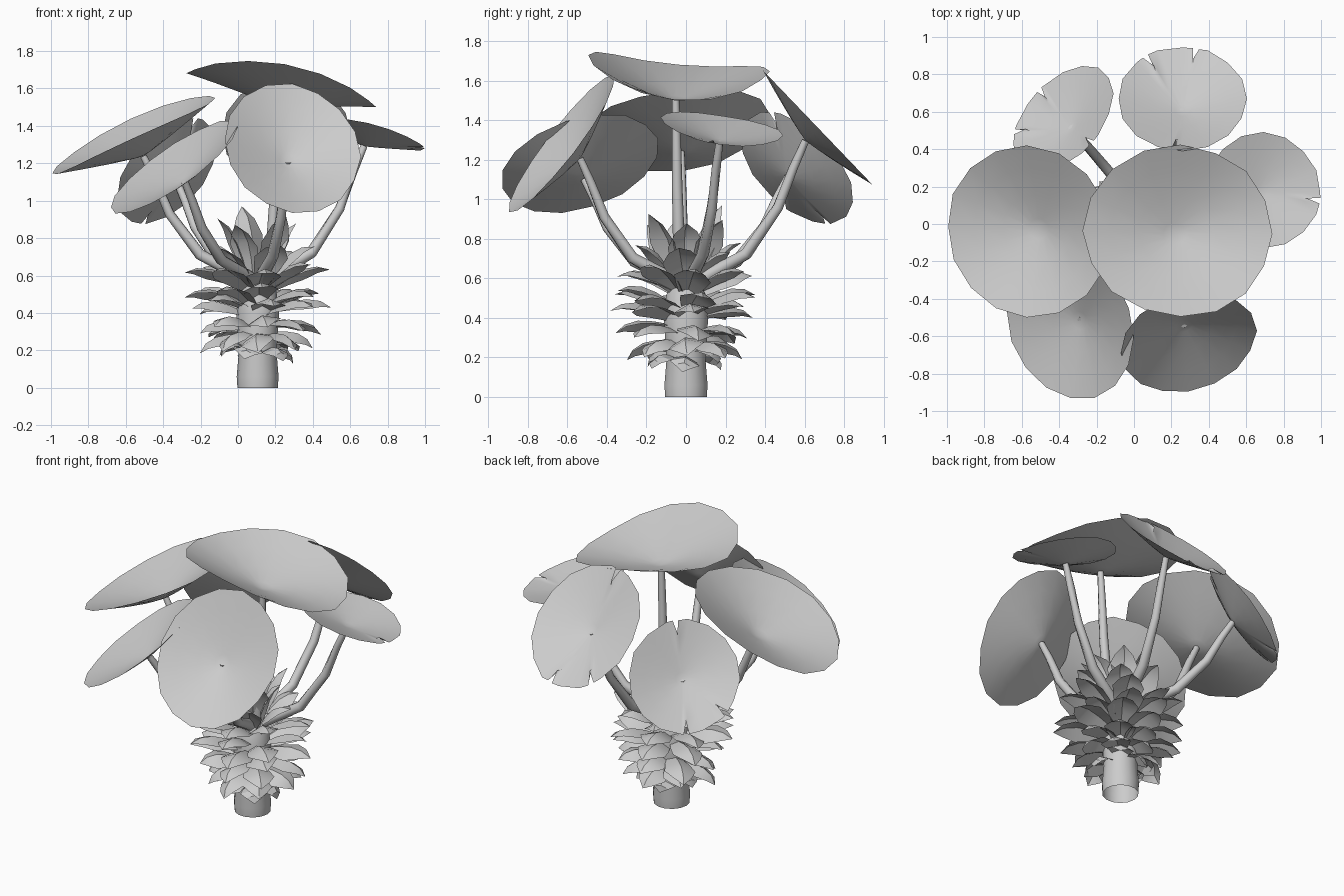
import bpy, bmesh, math, random
from mathutils import Matrix, Vector

random.seed(4)
cube = bpy.data.objects.get("Cube")
if cube:
    bpy.data.objects.remove(cube)

grey = bpy.data.materials.new("plain grey")
grey.use_nodes = True
tone = (0.6, 0.6, 0.6, 1)
grey.diffuse_color = tone
grey.node_tree.nodes["Principled BSDF"].inputs["Base Color"].default_value = tone

AXIS = Vector((0.105, 0, 0))


def finish(bm, name, angle=40):
    mesh = bpy.data.meshes.new(name)
    bm.to_mesh(mesh)
    bm.free()
    mesh.materials.append(grey)
    obj = bpy.data.objects.new(name, mesh)
    bpy.context.collection.objects.link(obj)
    bpy.ops.object.select_all(action='DESELECT')
    obj.select_set(True)
    bpy.context.view_layer.objects.active = obj
    bpy.ops.object.shade_smooth_by_angle(angle=math.radians(angle))


def bridge(bm, a, b):
    for i in range(len(a)):
        j = (i + 1) % len(a)
        bm.faces.new((a[i], a[j], b[j], b[i]))


def pad(name, centre, normal, ru, rv, depth, warp, notches):
    """Dished round leaf; returns the point where its stem joins."""
    centre, n = Vector(centre), Vector(normal).normalized()
    u = Vector((1, 0, 0))
    u = (u - n * u.dot(n)).normalized()
    v = n.cross(u)
    # rim directions, with a narrow wedge for each notch
    rim = [(math.tau * i / 16, 1.0) for i in range(16)]
    for deg in notches:
        a = math.radians(deg)
        rim = [r for r in rim if abs(r[0] - a) > 0.09]
        rim += [(a - 0.05, 1), (a, 0.78), (a + 0.05, 1)]
    rim.sort()
    wave = [1 + random.uniform(-0.015, 0.015) for r in rim]
    bm = bmesh.new()
    rings = []
    for r in (0.12, 0.4, 0.72, 1.0):
        ring = []
        for (a, cut), w in zip(rim, wave):
            k = r * w * (cut if r == 1 else 1)
            h = -depth * (1 - r ** 1.2) - warp * r * r * math.cos(2 * a)
            ring.append(bm.verts.new(centre + u * (ru * k * math.cos(a))
                                     + v * (rv * k * math.sin(a)) + n * h))
        rings.append(ring)
    hub = bm.verts.new(centre - n * depth)
    for i in range(len(rim)):
        bm.faces.new((hub, rings[0][i], rings[0][(i + 1) % len(rim)]))
    for inner, outer in zip(rings, rings[1:]):
        bridge(bm, outer, inner)
    bmesh.ops.recalc_face_normals(bm, faces=bm.faces)
    if sum(f.normal.dot(n) for f in bm.faces) < 0:
        bmesh.ops.reverse_faces(bm, faces=bm.faces)
    finish(bm, name, 60)
    return centre - n * depth


def stem(name, top):
    """Tapered tube that leaves the crown outward, then rises to the pad."""
    out = Vector((top.x - AXIS.x, top.y, 0))
    base = AXIS + out.normalized() * 0.05 + Vector((0, 0, 0.58))
    run = top - base
    path = [base]
    for across, up in ((0.16, 0.07), (0.46, 0.2), (0.75, 0.53), (0.89, 0.81), (1, 1)):
        path.append(base + Vector((run.x * across, run.y * across, run.z * up)))
    bm = bmesh.new()
    rings = []
    for i, p in enumerate(path):
        d = (path[min(i + 1, 5)] - path[max(i - 1, 0)]).normalized()
        s = d.cross(Vector((0.3, 0.2, 1))).normalized()
        t = s.cross(d)
        r = 0.038 - 0.0038 * i
        rings.append([bm.verts.new(p + (s * math.cos(a) + t * math.sin(a)) * r)
                      for a in (math.tau * k / 8 for k in range(8))])
    for a, b in zip(rings, rings[1:]):
        bridge(bm, a, b)
    bm.faces.new(rings[-1])
    bmesh.ops.recalc_face_normals(bm, faces=bm.faces)
    finish(bm, name, 60)


def scale_leaf(bm, azimuth, z, start, length, pitch, width):
    """Broad pointed leaf with a raised midrib, folded sides and a drooping tip."""
    out = Vector((math.cos(azimuth), math.sin(azimuth), 0))
    along = out * math.cos(pitch) + Vector((0, 0, math.sin(pitch)))
    side = Matrix.Rotation(random.uniform(-0.25, 0.25), 3, along) @ Vector((-out.y, out.x, 0))
    up = along.cross(side)
    root = AXIS + out * start + Vector((0, 0, z))
    rows = []
    for t, w, h in ((0, 0.45, 0), (0.3, 0.8, 0.025), (0.58, 1, 0.035), (0.82, 0.6, 0.02)):
        mid = root + along * (t * length) + up * h
        rows.append([bm.verts.new(mid + side * (s * w * width) - up * (abs(s) * 0.4 * w * width))
                     for s in (-1, 0, 1)])
    tip = bm.verts.new(root + along * length - up * 0.02)
    for a, b in zip(rows, rows[1:]):
        for i in (0, 1):
            bm.faces.new((a[i], b[i], b[i + 1], a[i + 1]))
    for i in (0, 1):
        bm.faces.new((rows[-1][i], tip, rows[-1][i + 1]))


# Trunk and hidden core, one lathed profile, open underneath
bm = bmesh.new()
rings = []
for r, z in ((0.108, 0), (0.112, 0.06), (0.102, 0.18), (0.105, 0.24),
             (0.115, 0.4), (0.1, 0.52), (0.05, 0.62)):
    rings.append([bm.verts.new(AXIS + Vector((r * math.cos(a), r * math.sin(a), z)))
                  for a in (math.tau * k / 14 for k in range(14))])
for a, b in zip(rings, rings[1:]):
    bridge(bm, a, b)
bm.faces.new(rings[-1])
finish(bm, "trunk")

# Crown of overlapping scale leaves: height, count, start, length, pitch, half width
tiers = ((0.22, 7, 0.07, 0.15, -20, 0.08), (0.29, 8, 0.07, 0.26, -18, 0.09),
         (0.35, 8, 0.08, 0.26, -8, 0.095), (0.42, 8, 0.08, 0.3, 2, 0.095),
         (0.47, 8, 0.08, 0.31, 8, 0.095), (0.54, 8, 0.07, 0.32, 20, 0.095),
         (0.58, 6, 0.06, 0.28, 42, 0.095), (0.59, 6, 0.05, 0.37, 66, 0.095))
for k, (z, count, start, length, pitch, width) in enumerate(tiers):
    bm = bmesh.new()
    for i in range(count):
        azimuth = math.tau * (i + random.uniform(-0.15, 0.15)) / count + k * 2.4
        scale_leaf(bm, azimuth, z + random.uniform(-0.02, 0.02), start,
                   length * random.uniform(0.85, 1.1),
                   math.radians(pitch + random.uniform(-7, 7)), width)
    finish(bm, f"scale_leaf_tier_{k + 1}", 30)

# Large round pads, each on its stem: centre, facing, two radii, dish, warp, notch angles
pads = {
    "top": ((0.24, -0.04, 1.64), (0.18, 0.09, 1), 0.51, 0.46, 0.14, 0.05, ()),
    "right": ((-0.565, -0.04, 1.365), (-0.47, -0.12, 1), 0.485, 0.46, 0.14, 0.02, ()),
    "front": ((0.29, -0.63, 1.28), (0.2, -0.78, 0.6), 0.37, 0.43, 0.12, 0, ()),
    "front_right": ((-0.34, -0.54, 1.18), (-0.7, -0.32, 1), 0.41, 0.415, 0.1, 0, ()),
    "back_right": ((-0.38, 0.56, 1.16), (-0.58, 0.56, 0.57), 0.33, 0.35, 0.08, 0, (118, 165, 305)),
    "back": ((0.26, 0.67, 1.36), (0, 0.72, 0.69), 0.345, 0.4, 0.09, 0, (78, 125, 262)),
    "left": ((0.69, 0.18, 1.36), (0.24, 0.15, 1), 0.315, 0.31, 0.07, 0.01, (352,)),
}
for label, spec in pads.items():
    stem(f"{label}_stem", pad(f"{label}_pad", *spec))
